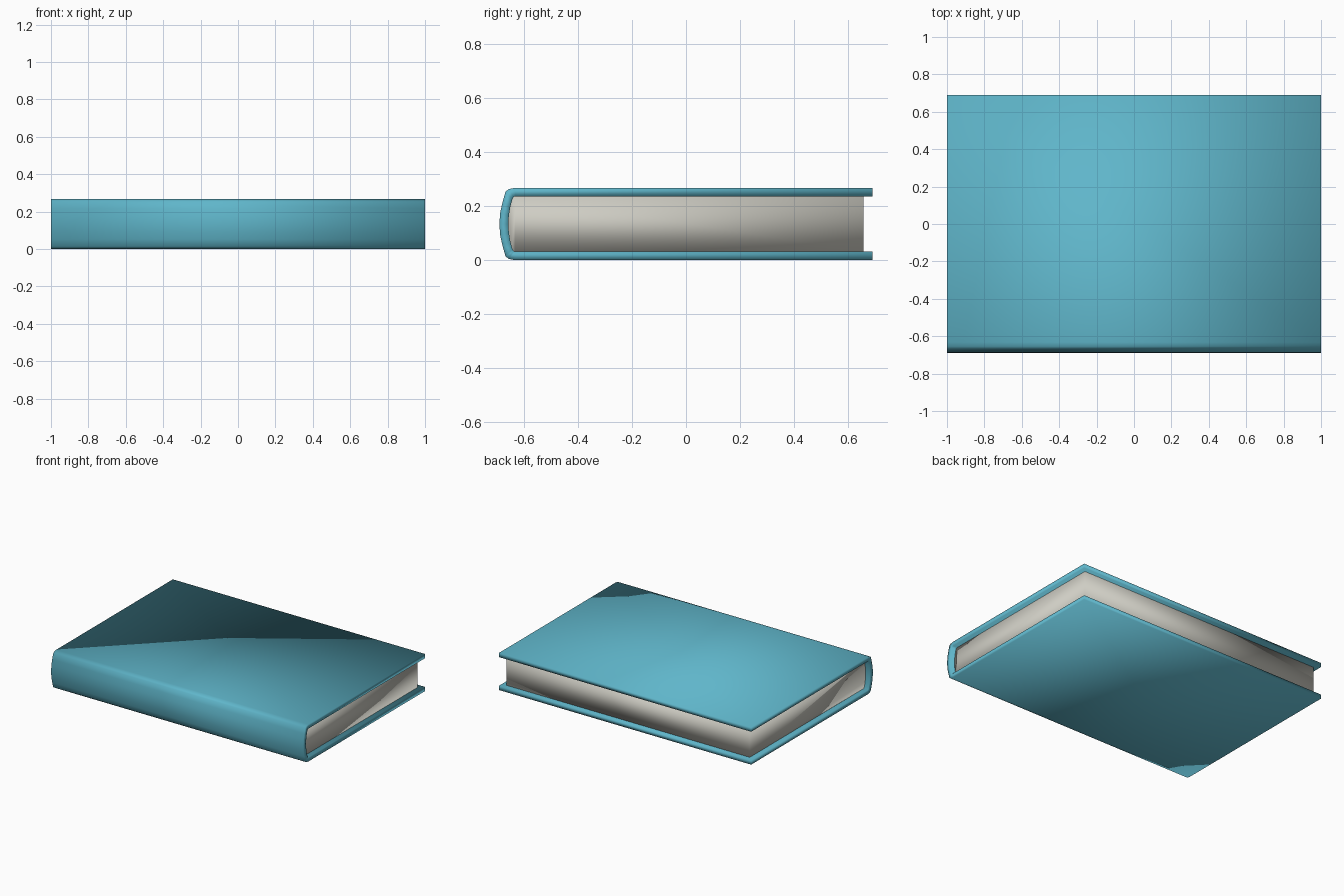
import bpy, bmesh

if "Cube" in bpy.data.objects:
    bpy.data.objects.remove(bpy.data.objects["Cube"])

X, MID = 1.0, 0.1335          # half cover width, half book height


def material(name, rgb):
    m = bpy.data.materials.new(name)
    m.diffuse_color = (*rgb, 1)
    m.use_nodes = True
    m.node_tree.nodes["Principled BSDF"].inputs["Base Color"].default_value = m.diffuse_color
    return m


def mirrored(half):
    """Upper half profile (y, height above middle), fore edge to spine, mirrored below."""
    return half + [(y, -h) for y, h in reversed(half) if h > 0]


def make_object(name, bm, mat):
    bmesh.ops.recalc_face_normals(bm, faces=bm.faces)
    mesh = bpy.data.meshes.new(name)
    bm.to_mesh(mesh)
    bm.free()
    mesh.materials.append(mat)
    for p in mesh.polygons:
        p.use_smooth = True
    ob = bpy.data.objects.new(name, mesh)
    bpy.context.collection.objects.link(ob)
    return ob


# Matching outer and inner outlines, fore edge round the spine
outer = mirrored([(0.69, 0.1335), (-0.632, 0.1335), (-0.655, 0.129), (-0.667, 0.12),
                  (-0.678, 0.082), (-0.687, 0.042), (-0.69, 0.0)])
inner = mirrored([(0.69, 0.1025), (-0.632, 0.1025), (-0.638, 0.1), (-0.642, 0.092),
                  (-0.65, 0.062), (-0.655, 0.03), (-0.657, 0.0)])

# Wrapped cover: boards and rounded spine in one shell
bm = bmesh.new()
rings = [[bm.verts.new((x, y, MID + h)) for y, h in prof]
         for x, prof in ((-X, outer), (X, outer), (X, inner), (-X, inner))]
n = len(outer)
for a in range(4):
    r, s = rings[a], rings[(a + 1) % 4]
    for i in range(n - 1):
        bm.faces.new((r[i], r[i + 1], s[i + 1], s[i]))
for i in (0, n - 1):
    bm.faces.new([r[i] for r in rings])
make_object("cover", bm, material("teal cover", (0.115, 0.465, 0.59)))

# Page block: fills the inside of the cover, set back on three sides
bm = bmesh.new()
pages = [(0.657, inner[0][1])] + inner[1:-1] + [(0.657, -inner[0][1])]
ends = [[bm.verts.new((x, y, MID + h)) for y, h in pages] for x in (-0.966, 0.966)]
for e in ends:
    bm.faces.new(e)
for i in range(n):
    j = (i + 1) % n
    bm.faces.new((ends[0][i], ends[0][j], ends[1][j], ends[1][i]))
make_object("page_block", bm, material("paper", (0.62, 0.61, 0.55)))
